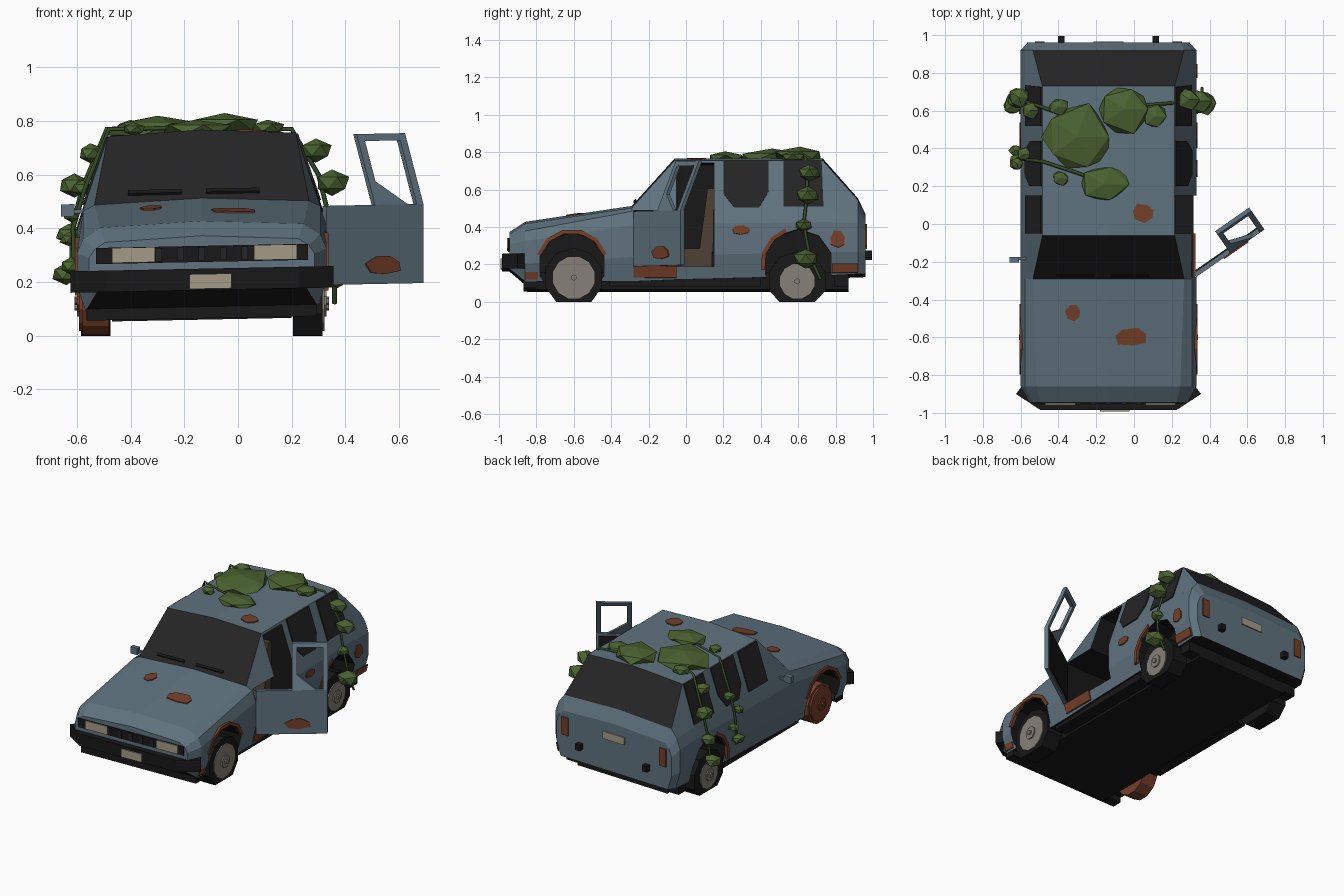
import bpy, bmesh, math, random
from mathutils import Vector, Matrix

random.seed(4)
if "Cube" in bpy.data.objects:
    bpy.data.objects.remove(bpy.data.objects["Cube"], do_unlink=True)

CX = -0.135          # centre line of the car
ROLL = 0.02          # the car leans slightly to one side


def material(name, rgb):
    m = bpy.data.materials.new(name)
    m.use_nodes = True
    m.diffuse_color = (*rgb, 1)
    m.node_tree.nodes["Principled BSDF"].inputs["Base Color"].default_value = (*rgb, 1)
    return m


PAINT = material("faded_blue_paint", (0.115, 0.17, 0.21))
GLASS = material("dark_glass", (0.018, 0.018, 0.018))
BLACK = material("black_rubber", (0.009, 0.009, 0.009))
RUST = material("rust", (0.18, 0.05, 0.022))
LEAF = material("leaf_green", (0.07, 0.125, 0.03))
VINE = material("vine_green", (0.035, 0.07, 0.018))
LAMP = material("dull_cream", (0.37, 0.33, 0.24))
HUB = material("hub_grey", (0.24, 0.22, 0.19))
SEAT = material("seat_brown", (0.08, 0.05, 0.035))


def finish(name, bm, mats, tilt=True):
    bmesh.ops.recalc_face_normals(bm, faces=bm.faces)
    if tilt:
        for v in bm.verts:
            v.co.z += ROLL * (v.co.x - CX)
    me = bpy.data.meshes.new(name)
    bm.to_mesh(me)
    bm.free()
    for m in mats if isinstance(mats, list) else [mats]:
        me.materials.append(m)
    ob = bpy.data.objects.new(name, me)
    bpy.context.collection.objects.link(ob)
    return ob


def prism(name, pts, offset, mat):
    """Polygon pushed along an offset vector."""
    bm = bmesh.new()
    a = [bm.verts.new(p) for p in pts]
    b = [bm.verts.new(Vector(p) + Vector(offset)) for p in pts]
    bm.faces.new(a)
    bm.faces.new(b[::-1])
    for i in range(len(a)):
        j = (i + 1) % len(a)
        bm.faces.new((a[i], a[j], b[j], b[i]))
    return finish(name, bm, mat)


def box(name, x, y, z, mat):
    pts = [(x[0], y[0], z[0]), (x[1], y[0], z[0]), (x[1], y[1], z[0]), (x[0], y[1], z[0])]
    return prism(name, pts, (0, 0, z[1] - z[0]), mat)


def disc(name, x, y, z, r, depth, n, mat, tilt=False):
    bm = bmesh.new()
    bmesh.ops.create_cone(bm, cap_ends=True, segments=n, radius1=r, radius2=r, depth=depth,
                          matrix=Matrix.Translation((x, y, z)) @ Matrix.Rotation(math.pi / 2, 4, 'Y')
                          @ Matrix.Rotation(math.pi / n, 4, 'Z'))
    for v in bm.verts:
        if not tilt:
            v.co.z = max(v.co.z, 0)      # tyres sag flat on the ground
    return finish(name, bm, mat, tilt)


# Body shell: y, half width, bottom, belt, roof half width, roof height
stations = [(-0.945, 0.42, 0.17, 0.33, 0.36, 0.355), (-0.86, 0.465, 0.10, 0.37, 0.38, 0.41),
            (-0.29, 0.465, 0.10, 0.475, 0.40, 0.495), (-0.06, 0.465, 0.11, 0.48, 0.35, 0.75),
            (0.73, 0.465, 0.13, 0.49, 0.35, 0.75), (0.92, 0.465, 0.14, 0.48, 0.40, 0.535),
            (0.96, 0.43, 0.14, 0.42, 0.38, 0.45)]
bm = bmesh.new()
rings = []
for y, w, zb, zt, rw, zr in stations:
    h = zt - zb
    half = [(0.93 * w, zb), (w, zb + 0.35 * h), (w, zb + 0.8 * h), (0.95 * w, zt), (rw, zr)]
    ring = half + [(0, zr + 0.018)] + [(-x, z) for x, z in reversed(half)]
    rings.append([bm.verts.new((CX + x, y, z)) for x, z in ring])
for s in range(len(rings) - 1):
    for k in range(11):
        j = (k + 1) % 11
        f = bm.faces.new((rings[s][k], rings[s][j], rings[s + 1][j], rings[s + 1][k]))
        f.material_index = 2 if k == 10 else 1 if k in (4, 5) and s in (2, 4) else 0
bm.faces.new(rings[0])
bm.faces.new(rings[-1][::-1])
shell_mats = [PAINT, GLASS, BLACK]
body = finish("body_shell", bm, shell_mats)

# Wheel wells and the open doorway with its cabin
cutters = []
for s in (-1, 1):
    cutters.append(disc("well_cutter", CX + s * 0.44, -0.61, 0.185, 0.18, 0.28, 10, shell_mats, True))
    cutters.append(disc("well_cutter", CX + s * 0.44, 0.6, 0.195, 0.185, 0.28, 10, shell_mats, True))
doorway = [(-0.28, 0.18), (0.15, 0.18), (0.15, 0.735), (-0.05, 0.735), (-0.05, 0.48), (-0.28, 0.48)]
cutters.append(prism("cabin_cutter", [(CX - 0.28, y, z) for y, z in doorway], (0.9, 0, 0), shell_mats))
bpy.context.view_layer.objects.active = body
for c in cutters:
    c.hide_render = True
    for p in c.data.polygons:
        p.material_index = 2
    mod = body.modifiers.new("cut", 'BOOLEAN')
    mod.operation, mod.solver, mod.object = 'DIFFERENCE', 'EXACT', c
    bpy.ops.object.modifier_apply(modifier=mod.name)
for c in cutters:
    bpy.data.objects.remove(c, do_unlink=True)


# Surface helpers for plates
def side_w(z):
    table = [(0.1, 0.432), (0.23, 0.465), (0.40, 0.465), (0.48, 0.443), (0.75, 0.35)]
    for (z0, w0), (z1, w1) in zip(table, table[1:]):
        if z <= z1:
            return w0 + (w1 - w0) * (z - z0) / (z1 - z0)
    return 0.35


def side_plate(name, s, pts, mat):
    prism(name, [(CX + s * (side_w(z) - 0.002), y, z) for y, z in pts], (s * 0.009, 0, 0.002), mat)


def blotch(cy, cz, ry, rz, n=7):
    return [(cy + ry * random.uniform(0.75, 1.05) * math.cos(i * math.tau / n + 0.3),
             cz + rz * random.uniform(0.75, 1.05) * math.sin(i * math.tau / n + 0.3)) for i in range(n)]


def rect(a0, a1, b0, b1):
    return [(a0, b0), (a1, b0), (a1, b1), (a0, b1)]


def hood_z(x, y):
    return 0.41 + 0.149 * (y + 0.86) + 0.018 * (1 - abs(x - CX) / 0.39)


def roof_z(x, y):
    return 0.75 + 0.018 * (1 - abs(x - CX) / 0.35)


# Side windows
for s, side in ((1, "left"), (-1, "right")):
    side_plate(side + "_middle_window", s, [(0.2, 0.57), (0.26, 0.495), (0.39, 0.495), (0.44, 0.58),
                                            (0.44, 0.745), (0.2, 0.745)], GLASS)
    side_plate(side + "_rear_window", s, [(0.52, 0.5), (0.735, 0.5), (0.725, 0.745), (0.52, 0.745)], GLASS)
side_plate("right_front_window", -1, rect(-0.05, 0.15, 0.5, 0.745), GLASS)

# Rust on the panels
for name, fn, spot in (("hood", hood_z, (-0.32, -0.47, 0.045, 0.055)), ("hood", hood_z, (-0.015, -0.6, 0.1, 0.055)),
                       ("roof", roof_z, (0.05, 0.06, 0.062, 0.055))):
    prism(name + "_rust", [(x, y, fn(x, y) - 0.001) for x, y in blotch(*spot)], (0, 0, 0.007), RUST)
side_plate("door_rear_rust", 1, blotch(0.29, 0.375, 0.055, 0.03), RUST)
side_plate("quarter_rust", 1, blotch(0.81, 0.325, 0.045, 0.055), RUST)
side_plate("sill_rust", 1, rect(-0.28, -0.05, 0.12, 0.18), RUST)
side_plate("rear_corner_rust", 1, rect(0.78, 0.92, 0.145, 0.195), RUST)
side_plate("front_corner_rust", 1, rect(-0.86, -0.79, 0.11, 0.15), RUST)


def arch(name, s, yc, zc, r, a0, a1, n=5):
    ang = [math.radians(a0 + (a1 - a0) * i / n) for i in range(n + 1)]
    loop = [(yc + r * math.cos(a), zc + r * math.sin(a)) for a in ang]
    loop += [(yc + (r + 0.022) * math.cos(a), zc + (r + 0.022) * math.sin(a)) for a in reversed(ang)]
    prism(name, [(CX + s * 0.455, y, z) for y, z in loop], (s * 0.017, 0, 0), RUST)


for s in (-1, 1):
    arch("front_arch_rust", s, -0.61, 0.185, 0.175, 18, 162)
    arch("rear_arch_rust", s, 0.6, 0.195, 0.18, 110, 190, 3)

# Underbody and front valance
box("underbody", (CX - 0.335, CX + 0.335), (-0.85, 0.87), (0.06, 0.15), BLACK)
for y0, y1 in ((-0.41, 0.4), (0.79, 0.87)):
    box("sill_underside", (CX - 0.42, CX + 0.42), (y0, y1), (0.075, 0.14), BLACK)
box("front_valance", (CX - 0.43, CX + 0.43), (-0.87, -0.8), (0.065, 0.14), BLACK)

# Front: bumper, grille, lamps, plate
outline = [(-0.36, -0.985), (0.36, -0.985), (0.49, -0.9), (0.46, -0.86), (0.36, -0.92), (-0.36, -0.92),
           (-0.46, -0.86), (-0.49, -0.9)]
prism("front_bumper", [(CX + x, y, 0.17) for x, y in outline], (0, 0, 0.08), BLACK)


def front_plate(name, x0, x1, z0, z1, y, mat):
    prism(name, [(x, y, z) for x, z in rect(x0, x1, z0, z1)], (0, -0.008, 0), mat)


front_plate("grille", CX - 0.395, CX + 0.395, 0.275, 0.335, -0.943, BLACK)
for i in range(5):
    x = CX - 0.16 + i * 0.08
    front_plate("grille_slat", x - 0.012, x + 0.012, 0.28, 0.33, -0.949, GLASS)
for x in (-0.47, 0.06):
    front_plate("headlight", x, x + 0.16, 0.278, 0.334, -0.949, LAMP)
front_plate("front_number_plate", -0.18, -0.025, 0.175, 0.23, -0.984, LAMP)

# Rear: tail lamps, plate, bumper stubs
for s in (-1, 1):
    x = CX + s * 0.365
    prism("tail_lamp", [(a, 0.959, z) for a, z in rect(x - 0.025, x + 0.025, 0.29, 0.41)], (0, 0.008, 0), RUST)
    x = CX + s * 0.25
    box("bumper_stub", (x - 0.018, x + 0.018), (0.95, 0.995), (0.23, 0.27), BLACK)
prism("rear_number_plate", [(x, 0.959, z) for x, z in rect(CX - 0.08, CX + 0.08, 0.35, 0.4)],
      (0, 0.008, 0), LAMP)

# Wipers and mirror
for x in (-0.41, -0.12):
    prism("wiper", [(x, -0.274, 0.528), (x + 0.2, -0.274, 0.528), (x + 0.2, -0.264, 0.54), (x, -0.264, 0.54)],
          (0, -0.006, 0.008), BLACK)
box("side_mirror", (-0.66, -0.61), (-0.205, -0.175), (0.455, 0.5), PAINT)
box("mirror_arm", (-0.62, -0.57), (-0.19, -0.175), (0.465, 0.48), PAINT)

# Seats
for x in (CX - 0.24, CX + 0.06):
    box("seat_cushion", (x, x + 0.22), (-0.1, 0.14), (0.18, 0.28), SEAT)
    prism("seat_back", [(x, 0.07, 0.26), (x, 0.145, 0.26), (x, 0.15, 0.6), (x, 0.115, 0.6)], (0.22, 0, 0), SEAT)

# Open door, swung out on its front edge
HINGE, ALONG, OUT = Vector((0.33, -0.28, 0)), Vector((0.82, 0.57, 0)), Vector((0.57, -0.82, 0))


def door(u, z, o=0):
    return HINGE + ALONG * u + OUT * o + Vector((0, 0, z))


def frame(name, pts):
    prism(name, [door(u, 0.475 + 0.265 * t, -0.12 * t) for u, t in pts], OUT * -0.022, PAINT)


panel = rect(0, 0.44, 0.18, 0.475)
prism("open_door", [door(u, z) for u, z in panel], OUT * -0.025, PAINT)
prism("door_lining", [door(u, z, -0.024) for u, z in rect(0.015, 0.425, 0.195, 0.46)], OUT * -0.008, BLACK)
prism("door_rust", [door(u, z, -0.001) for u, z in blotch(0.26, 0.25, 0.085, 0.04)], OUT * 0.008, RUST)
frame("door_frame_front", rect(0.22, 0.25, 0, 1))
frame("door_frame_rear", rect(0.41, 0.44, 0, 1))
frame("door_frame_top", rect(0.25, 0.41, 0.9, 1))
frame("door_frame_corner", [(0.25, 0), (0.37, 0), (0.25, 0.33)])

# Wheels; one has lost its tyre
for s in (-1, 1):
    for y, z, r, hub in ((-0.6, 0.13, 0.16, 0.115), (0.595, 0.11, 0.16, 0.095)):
        x = CX + s * 0.395
        bare = s < 0 and y < 0
        if bare:
            disc("bare_wheel_drum", x, y, z, 0.132, 0.1, 12, RUST)
        else:
            disc("flat_tyre", x, y, z, r, 0.11, 10, BLACK)
        disc("hub_disc", x + s * 0.03, y, z, hub, 0.064, 12, RUST if bare else HUB)
        disc("hub_cap", x + s * 0.04, y, z, 0.042, 0.06, 8, RUST if bare else HUB)
        disc("hub_nut", x + s * 0.05, y, z, 0.016, 0.06, 6, RUST if bare else HUB)


# Foliage clumps on the roof and hanging vines
def clump(x, y, z, rx, ry, rz):
    bm = bmesh.new()
    bmesh.ops.create_icosphere(bm, subdivisions=1, radius=1)
    for v in bm.verts:
        k = random.uniform(0.85, 1.12)
        v.co = (x + v.co.x * rx * k, y + v.co.y * ry * k, z + v.co.z * rz)
    finish("leaf_clump", bm, LEAF, False)


for c in ((-0.3, 0.46, 0.77, 0.2, 0.19, 0.05), (-0.05, 0.61, 0.785, 0.16, 0.14, 0.045),
          (-0.16, 0.21, 0.77, 0.135, 0.11, 0.035), (-0.4, 0.62, 0.775, 0.06, 0.05, 0.03),
          (-0.39, 0.24, 0.77, 0.045, 0.04, 0.025), (0.11, 0.57, 0.775, 0.065, 0.07, 0.03)):
    clump(*c)

strands = [([(-0.05, 0.62, 0.775), (0.2, 0.64, 0.77), (0.3, 0.65, 0.6), (0.345, 0.63, 0.42), (0.36, 0.66, 0.25),
             (0.36, 0.72, 0.12)],
            [(0.29, 0.66, 0.69, 0.06), (0.35, 0.65, 0.57, 0.066), (0.34, 0.63, 0.41, 0.045), (0.37, 0.64, 0.23, 0.07)]),
           ([(-0.3, 0.55, 0.78), (-0.49, 0.62, 0.77), (-0.58, 0.65, 0.55), (-0.62, 0.65, 0.4), (-0.62, 0.62, 0.2)],
            [(-0.55, 0.6, 0.68, 0.05), (-0.61, 0.67, 0.56, 0.06), (-0.63, 0.66, 0.38, 0.05), (-0.64, 0.63, 0.23, 0.055)]),
           ([(-0.15, 0.22, 0.775), (-0.48, 0.33, 0.77), (-0.57, 0.34, 0.55), (-0.615, 0.35, 0.4), (-0.61, 0.33, 0.22)],
            [(-0.58, 0.37, 0.55, 0.04), (-0.62, 0.32, 0.45, 0.036), (-0.63, 0.39, 0.36, 0.035), (-0.62, 0.33, 0.26, 0.045)])]
for path, leaves in strands:
    cu = bpy.data.curves.new("hanging_vine", 'CURVE')
    cu.dimensions, cu.bevel_depth, cu.bevel_resolution = '3D', 0.009, 0
    sp = cu.splines.new('POLY')
    sp.points.add(len(path) - 1)
    for p, co in zip(sp.points, path):
        p.co = (*co, 1)
    cu.materials.append(VINE)
    bpy.context.collection.objects.link(bpy.data.objects.new("hanging_vine", cu))
    for x, y, z, r in leaves:
        clump(x, y, z, r, r, r * 0.75)
